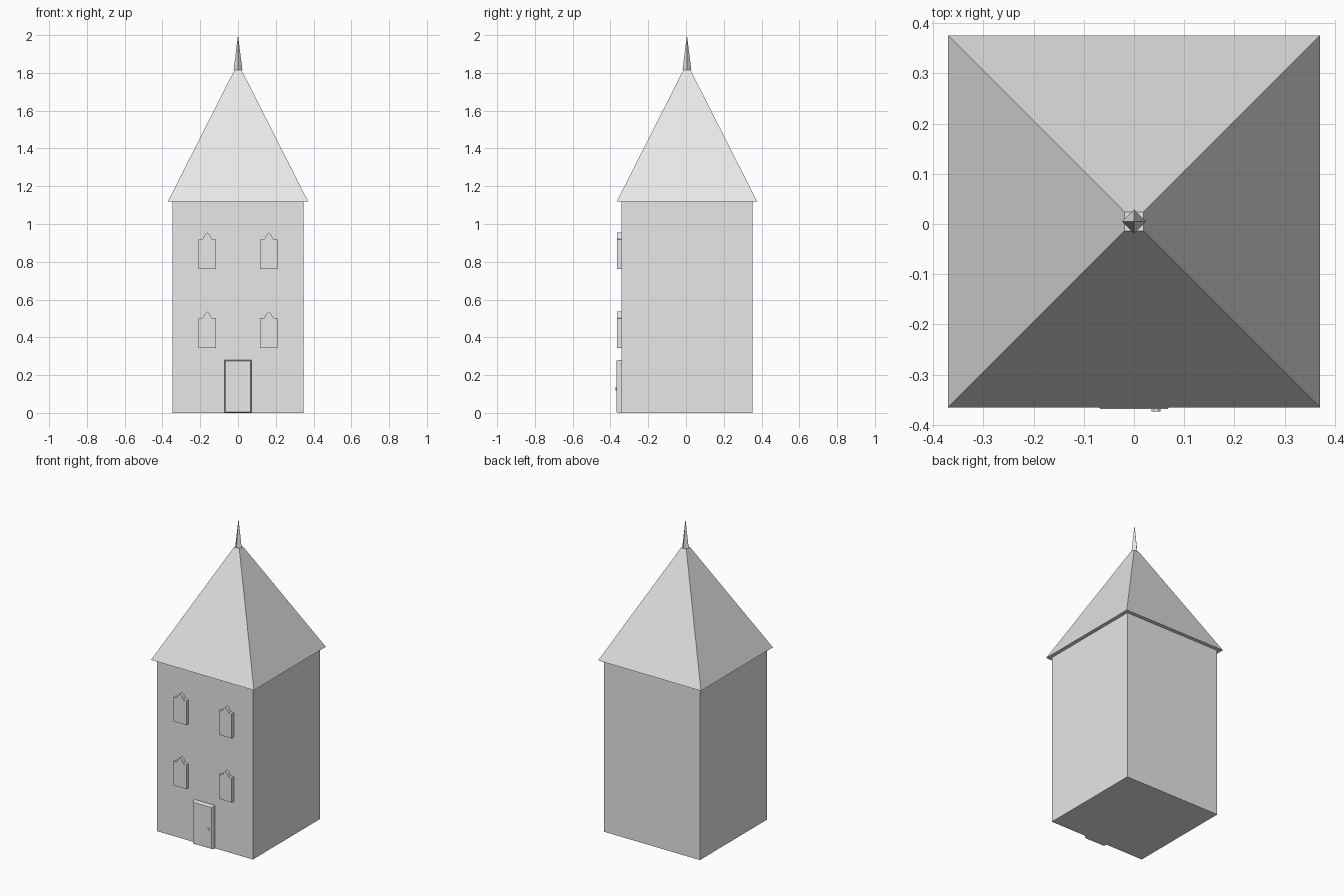
import bpy, bmesh, math
from mathutils import Matrix

cube = bpy.data.objects.get("Cube")
if cube:
    bpy.data.objects.remove(cube, do_unlink=True)

stone = bpy.data.materials.new("light_grey")
stone.use_nodes = True
stone.diffuse_color = (0.8, 0.8, 0.8, 1)
stone.node_tree.nodes["Principled BSDF"].inputs["Base Color"].default_value = (0.8, 0.8, 0.8, 1)

MID_Y = 0.005       # centre of the tower
HALF = 0.347        # half width of the walls
FRONT = MID_Y - HALF
EAVES = 1.12
ROOF_TOP = 1.815


def finish(name, bm):
    bmesh.ops.recalc_face_normals(bm, faces=bm.faces)
    mesh = bpy.data.meshes.new(name)
    bm.to_mesh(mesh)
    bm.free()
    mesh.materials.append(stone)
    obj = bpy.data.objects.new(name, mesh)
    bpy.context.collection.objects.link(obj)
    return obj


def cone(name, sides, r1, r2, depth, matrix):
    bm = bmesh.new()
    bmesh.ops.create_cone(bm, cap_ends=True, segments=sides, radius1=r1,
                          radius2=r2, depth=depth, matrix=matrix)
    bmesh.ops.remove_doubles(bm, verts=bm.verts, dist=1e-5)
    return finish(name, bm)


def square_tier(name, half_low, half_high, z0, z1, turn=math.pi / 4):
    """Four-sided tier with the given half widths, from z0 up to z1."""
    k = math.sqrt(2)
    place = Matrix.Translation((0, MID_Y, (z0 + z1) / 2)) @ Matrix.Rotation(turn, 4, 'Z')
    return cone(name, 4, half_low * k, half_high * k, z1 - z0, place)


def front_plate(name, outline, y_back, y_front):
    """Extrude an outline in x and z towards the front; returns the bmesh and its front face."""
    bm = bmesh.new()
    back = bm.faces.new([bm.verts.new((x, y_back, z)) for x, z in outline])
    front = bmesh.ops.extrude_face_region(bm, geom=[back], use_keep_orig=True)["geom"]
    for v in front:
        if isinstance(v, bmesh.types.BMVert):
            v.co.y = y_front
    return bm, [f for f in front if isinstance(f, bmesh.types.BMFace)][0]


# Walls, roof and the diamond-shaped spire
square_tier("walls", HALF, HALF, 0, EAVES)
square_tier("roof", 0.371, 0.019, EAVES, ROOF_TOP)
square_tier("spire", 0.0163, 0, ROOF_TOP, 2.0, turn=0)

# Windows with a small peak over flat shoulders
half_outline = [(0.046, 0), (0.046, 0.158), (0.024, 0.16), (0.012, 0.182)]
outline = half_outline + [(0, 0.193)] + [(-x, z) for x, z in reversed(half_outline)]
for level, sill in (("lower", 0.343), ("upper", 0.761)):
    for side, sx in (("left", 1), ("right", -1)):
        points = [(sx * 0.163 + x, sill + z) for x, z in outline]
        bm, _ = front_plate("window", points, FRONT + 0.005, FRONT - 0.022)
        finish(f"{level}_{side}_window", bm)

# Door with a chamfered front
w, h = 0.072, 0.28
bm, face = front_plate("door", [(-w, 0), (w, 0), (w, h), (-w, h)], FRONT + 0.005, -0.361)
bmesh.ops.recalc_face_normals(bm, faces=bm.faces)
bmesh.ops.inset_region(bm, faces=[face], thickness=0.007)
for v in face.verts:
    v.co.y = -0.369
finish("door", bm)

# Door knob
cone("door_knob", 8, 0.01, 0.01, 0.012,
     Matrix.Translation((0.044, -0.368, 0.128)) @ Matrix.Rotation(math.pi / 2, 4, 'X')
     @ Matrix.Rotation(math.pi / 8, 4, 'Z'))
